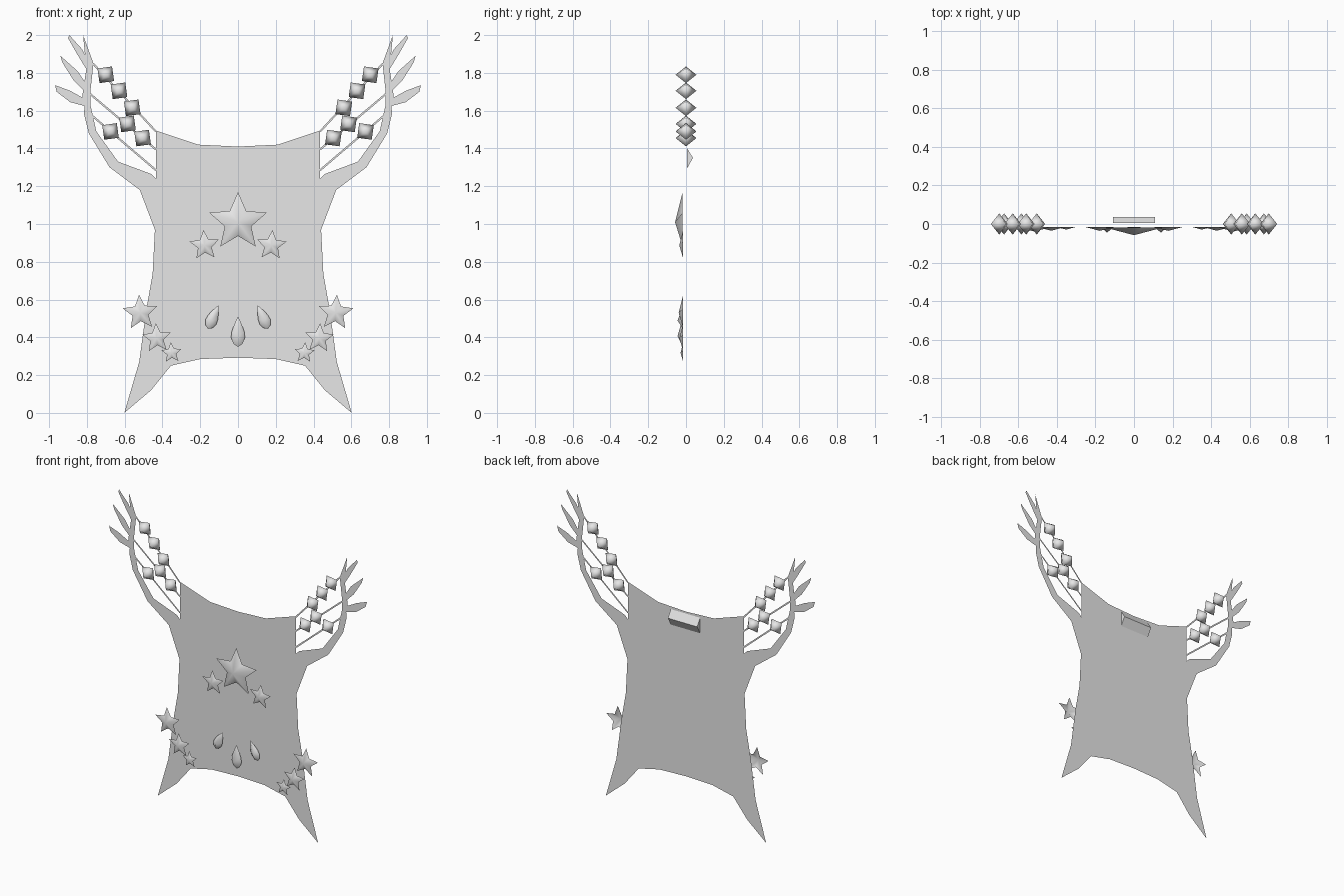
import bpy, bmesh
from math import sin, cos, radians, pi
from mathutils import Vector

if "Cube" in bpy.data.objects:
    bpy.data.objects.remove(bpy.data.objects["Cube"])

grey = bpy.data.materials.new("plain grey")
grey.diffuse_color = (0.8, 0.8, 0.8, 1)
grey.use_nodes = True
grey.node_tree.nodes["Principled BSDF"].inputs["Base Color"].default_value = grey.diffuse_color


def make(name, verts, faces, mirror=False, smooth=False):
    """Object from points and faces, optionally mirrored across x = 0."""
    me = bpy.data.meshes.new(name)
    me.from_pydata(verts, [], faces)
    me.materials.append(grey)
    for p in me.polygons:
        p.use_smooth = smooth
    ob = bpy.data.objects.new(name, me)
    bpy.context.collection.objects.link(ob)
    if mirror:
        m = ob.modifiers.new("mirror", 'MIRROR')
        m.merge_threshold = 0.0005
    return ob


def sheet(name, outline):
    """Flat mirrored sheet facing the front, from an (x, z) outline."""
    ob = make(name, [(x, 0, z) for x, z in outline], [list(range(len(outline)))], True)
    bm = bmesh.new()
    bm.from_mesh(ob.data)
    bm.normal_update()
    for f in bm.faces:
        if f.normal.y > 0:
            f.normal_flip()
    bm.to_mesh(ob.data)
    bm.free()
    return ob


def raised(name, x, z, outline, turn, y, depth, mirror, apex=(0, 0)):
    """Shallow pyramid over a counter-clockwise outline, pointing forward."""
    c, s = cos(radians(turn)), sin(radians(turn))

    def spot(p, py):
        return (x + p[0] * c - p[1] * s, py, z + p[0] * s + p[1] * c)
    n = len(outline)
    verts = [spot(p, y) for p in outline] + [spot(apex, y - depth)]
    return make(name, verts, [(i, (i + 1) % n, n) for i in range(n)], mirror, True)


def star(name, x, z, r, turn=0, mirror=True, y=-0.015):
    pts = []
    for i in range(10):
        a = pi / 2 + i * pi / 5
        k = r if i % 2 == 0 else r * 0.46
        pts.append((k * cos(a), k * sin(a)))
    raised(name, x, z, pts, turn, y, r * 0.25, mirror)


def drop(name, x, z, h, turn=0, mirror=False):
    half = [(0, -1), (0.3, -0.8), (0.46, -0.4), (0.42, 0), (0.24, 0.5), (0, 1)]
    pts = half + [(-a, b) for a, b in half[-2:0:-1]]
    raised(name, x, z, [(a * h, b * h) for a, b in pts], turn, -0.015, 0.03, mirror,
           (0, -0.3 * h))


# Body panel with one branching antler, half outline
sheet("panel", [
    (0, 1.41), (.21, 1.42), (.435, 1.495), (.435, 1.24), (.46, 1.265),
    (.635, 1.33), (.75, 1.49), (.78, 1.625), (.78, 1.715), (.765, 1.85),
    (.82, 2.0), (.81, 1.895), (.825, 1.925), (.893, 2.0), (.90, 1.985),
    (.855, 1.905), (.803, 1.82), (.813, 1.755), (.85, 1.81), (.94, 1.89),
    (.93, 1.855), (.87, 1.76), (.82, 1.71), (.825, 1.67), (.888, 1.705),
    (.968, 1.735), (.96, 1.70), (.888, 1.645), (.813, 1.625), (.815, 1.58),
    (.79, 1.48), (.68, 1.30), (.52, 1.18), (.44, .97), (.452, .735),
    (.485, .55), (.523, .27), (.602, 0), (.46, .12), (.355, .25),
    (.2, .285), (0, .292)])

# Flat strings between panel and antler
for i, (a, b) in enumerate([((.435, 1.49), (.768, 1.85)),
                            ((.435, 1.395), (.785, 1.69)),
                            ((.435, 1.285), (.78, 1.58))]):
    a, b = Vector(a), Vector(b)
    d = (b - a).normalized() * 0.005
    n = Vector((-d.y, d.x))
    sheet(f"string_{i}", [a + n, a - n, b - n, b + n])

# Octahedral beads on the strings
for i, (x, z) in enumerate([(.70, 1.79), (.63, 1.705), (.56, 1.615),
                            (.585, 1.53), (.505, 1.455), (.675, 1.49)]):
    r = 0.055
    ring = [(x + r * cos(radians(37 + 90 * k)), 0, z + r * sin(radians(37 + 90 * k)))
            for k in range(4)]
    faces = []
    for k in range(4):
        j = (k + 1) % 4
        faces += [(k, j, 4), (j, k, 5)]
    make(f"bead_{i}", ring + [(x, -r, z), (x, r, z)], faces, True, True)

# Stars on the chest and hips
star("chest_star", 0, 1.01, 0.16, 0, False, -0.018)
star("small_chest_star", .177, .887, .082, -4)
star("hip_star_large", .517, .53, .096, -4)
star("hip_star_medium", .43, .395, .08, -4)
star("hip_star_small", .352, .318, .056, -4)

# Teardrops on the belly
drop("middle_drop", 0, .43, .08)
drop("side_drop", .132, .507, .068, 24, True)

# Triangular bar on the back of the neck
prism = [(x, y, z) for x in (-.11, .11)
         for y, z in ((.006, 1.295), (.006, 1.40), (.037, 1.35))]
make("back_bar", prism, [(0, 2, 1), (3, 4, 5), (0, 1, 4, 3), (1, 2, 5, 4), (2, 0, 3, 5)])
